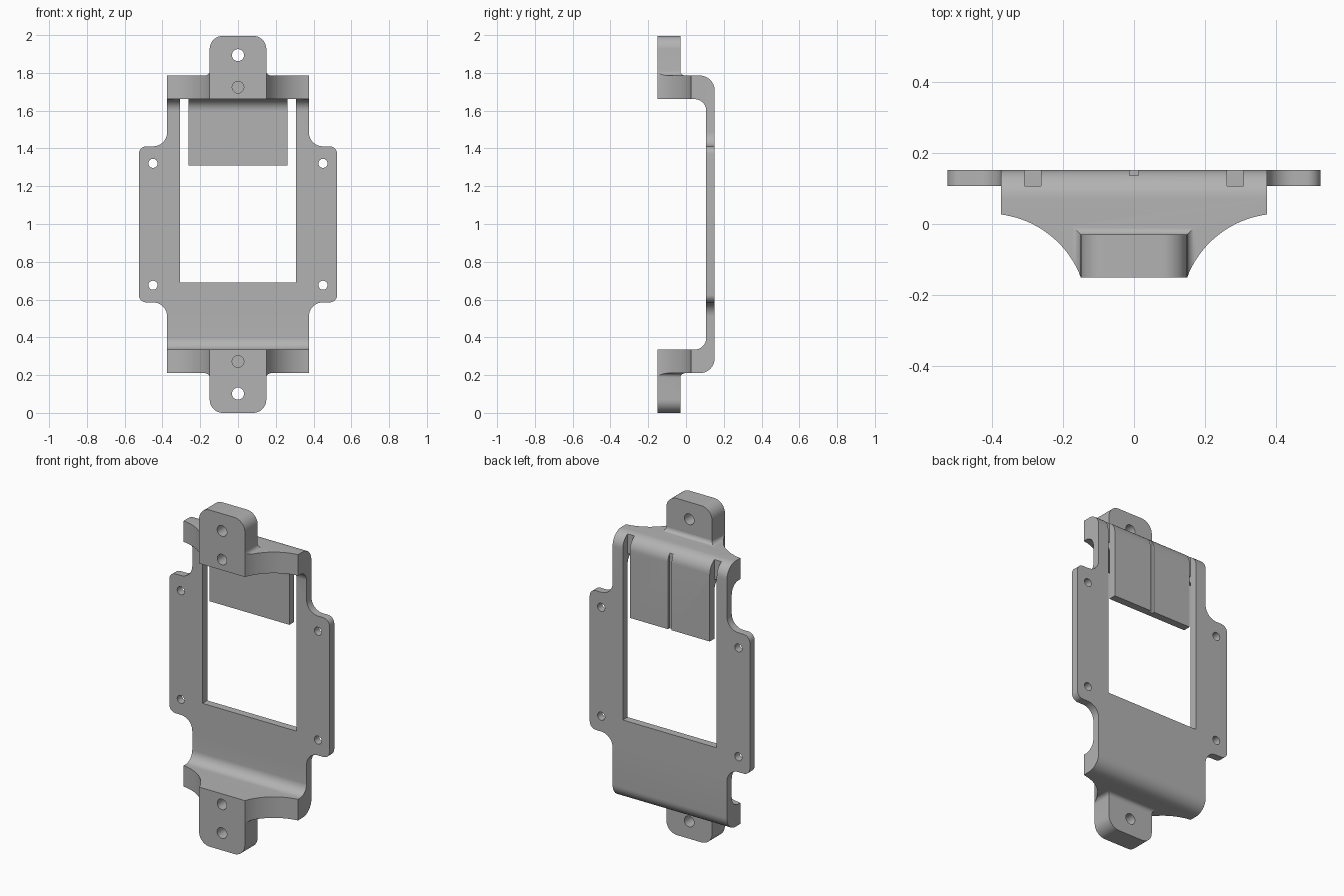
import bpy, bmesh
from math import cos, sin, pi, radians
from mathutils import Vector

cube = bpy.data.objects.get("Cube")
if cube:
    bpy.data.objects.remove(cube)

MID = 1.0            # mirror height of the bracket
BACK, FACE = 0.152, 0.107   # plate back and front in y
WEB_IN, WEB_OUT = 1.665, 1.79

grey = bpy.data.materials.new("plain_grey")
grey.use_nodes = True
grey.diffuse_color = (0.45, 0.45, 0.45, 1)
grey.node_tree.nodes["Principled BSDF"].inputs["Base Color"].default_value = (0.45, 0.45, 0.45, 1)


def arc(cx, cy, r, a0, a1, n=10):
    return [(cx + r * cos(radians(a0 + (a1 - a0) * i / n)),
             cy + r * sin(radians(a0 + (a1 - a0) * i / n))) for i in range(n + 1)]


def finish(name, bm):
    bmesh.ops.recalc_face_normals(bm, faces=bm.faces)
    me = bpy.data.meshes.new(name)
    bm.to_mesh(me)
    bm.free()
    me.materials.append(grey)
    ob = bpy.data.objects.new(name, me)
    bpy.context.collection.objects.link(ob)
    return ob


def prism(name, pts, axis, lo, hi):
    """Extrude a flat outline along one axis."""
    place = {"x": lambda a, b: (lo, a, b), "y": lambda a, b: (a, lo, b),
             "z": lambda a, b: (a, b, lo)}[axis]
    bm = bmesh.new()
    face = bm.faces.new([bm.verts.new(place(a, b)) for a, b in pts])
    ext = bmesh.ops.extrude_face_region(bm, geom=[face])
    step = Vector([(hi - lo) * (axis == k) for k in "xyz"])
    bmesh.ops.translate(bm, vec=step, verts=[v for v in ext["geom"] if isinstance(v, bmesh.types.BMVert)])
    return finish(name, bm)


def box(name, x0, x1, y0, y1, z0, z1):
    return prism(name, [(x0, y0), (x1, y0), (x1, y1), (x0, y1)], "z", z0, z1)


def combine(target, tool, op):
    mod = target.modifiers.new(op.lower(), "BOOLEAN")
    mod.operation, mod.solver, mod.object = op, "EXACT", tool
    bpy.context.view_layer.objects.active = target
    bpy.ops.object.modifier_apply(modifier=mod.name)
    bpy.data.objects.remove(tool)


def flip(pts):
    """Mirror an outline to the other end of the bracket."""
    return [(a, 2 * MID - b + 0.004) for a, b in reversed(pts)]


def cove(name, top):
    """Small fillet skirt around the root of a tab."""
    bm = bmesh.new()
    r, rings = 0.024, []
    for i in range(7):
        a = pi / 2 * i / 6
        d, z = r * (1 - sin(a)), WEB_OUT + r * (1 - cos(a))
        z = z if top else 2 * MID + 0.004 - z
        w = 0.15 + d
        rings.append([bm.verts.new((x, y, z)) for x, y in
                      ((-w, -0.16), (-w, -0.03 + d), (w, -0.03 + d), (w, -0.16))])
    for low, high in zip(rings, rings[1:]):
        for k in range(4):
            bm.faces.new((low[k], low[(k + 1) % 4], high[(k + 1) % 4], high[k]))
    base = [bm.verts.new((v.co.x, v.co.y, WEB_OUT - 0.03 if top else 2 * MID + 0.034 - WEB_OUT))
            for v in rings[0]]
    for k in range(4):
        bm.faces.new((base[k], base[(k + 1) % 4], rings[0][(k + 1) % 4], rings[0][k]))
    bm.faces.new(base)
    bm.faces.new(rings[-1])
    return finish(name, bm)


# U-shaped side profile: back plate with a web folded forward at each end
outer = arc(BACK - 0.08, WEB_OUT - 0.08, 0.08, 0, 90)
inner = arc(FACE - 0.062, WEB_IN - 0.062, 0.062, 90, 0)
upper = outer + [(-0.15, WEB_OUT), (-0.15, WEB_IN)] + inner
bracket = prism("mounting_bracket", upper + flip(upper), "x", -0.375, 0.375)

# root fillets of the tabs
for top in (True, False):
    combine(bracket, cove("tab_fillet", top), "UNION")

# plan outline: webs sweep in to the width of the tabs
sweep = arc(0.41, -0.25, 0.279, 97.2, 159, 20)
right_half = [(0.38, 0.2), (0.38, 0.028)] + sweep[1:-1] + [(0.15, -0.15)]
plan = right_half + [(-x, y) for x, y in reversed(right_half)]
combine(bracket, prism("plan_outline", plan, "z", -0.1, 2.1), "INTERSECT")

# end tabs with rounded corners
tab = [(0.15, WEB_IN)] + arc(0.08, 1.93, 0.07, 0, 90) + arc(-0.08, 1.93, 0.07, 90, 180) + [(-0.15, WEB_IN)]
for pts in (tab, flip(tab)):
    combine(bracket, prism("end_tab", pts, "y", -0.15, -0.03), "UNION")

# side ears, blended into the plate edges
blend = arc(0.45, 1.49, 0.075, 180, 270)
ear = [(0.34, 1.49)] + blend + arc(0.485, 1.375, 0.04, 90, 0)
ear = ear + flip(ear)
for pts in (ear, [(-x, z) for x, z in ear]):
    combine(bracket, prism("side_ear", pts, "y", FACE, BACK), "UNION")

# window below the flap, and slots on both sides of it
combine(bracket, box("window_cutter", -0.308, 0.308, 0, 0.3, 0.695, 1.313), "DIFFERENCE")
for s in (-1, 1):
    a, b = sorted((s * 0.262, s * 0.308))
    combine(bracket, box("slot_cutter", a, b, 0.0, 0.3, 1.25, WEB_IN), "DIFFERENCE")
    combine(bracket, box("slot_end_cutter", a, b, FACE, 0.3, 1.6, 1.9), "DIFFERENCE")

# groove down the back of the flap
combine(bracket, box("groove_cutter", -0.012, 0.012, 0.136, 0.3, 1.2, 1.9), "DIFFERENCE")

# screw holes in ears, through holes and blind holes in tabs
holes = [(s * 0.45, z, 0.024, 0.05, 0.2) for s in (-1, 1) for z in (0.68, 1.325)]
holes += [(0, z, 0.032, -0.2, 0.02) for z in (0.106, 1.898)]
holes += [(0, z, 0.031, -0.2, -0.03) for z in (0.276, 1.728)]
for x, z, r, y0, y1 in holes:
    combine(bracket, prism("hole_cutter", arc(x, z, r, 0, 360, 24)[:-1], "y", y0, y1), "DIFFERENCE")

# centre, stand on the ground, shade
low = min(v.co.z for v in bracket.data.vertices)
for v in bracket.data.vertices:
    v.co.z -= low
bpy.ops.object.select_all(action="DESELECT")
bracket.select_set(True)
bpy.context.view_layer.objects.active = bracket
bpy.ops.object.shade_smooth_by_angle(angle=radians(30))
